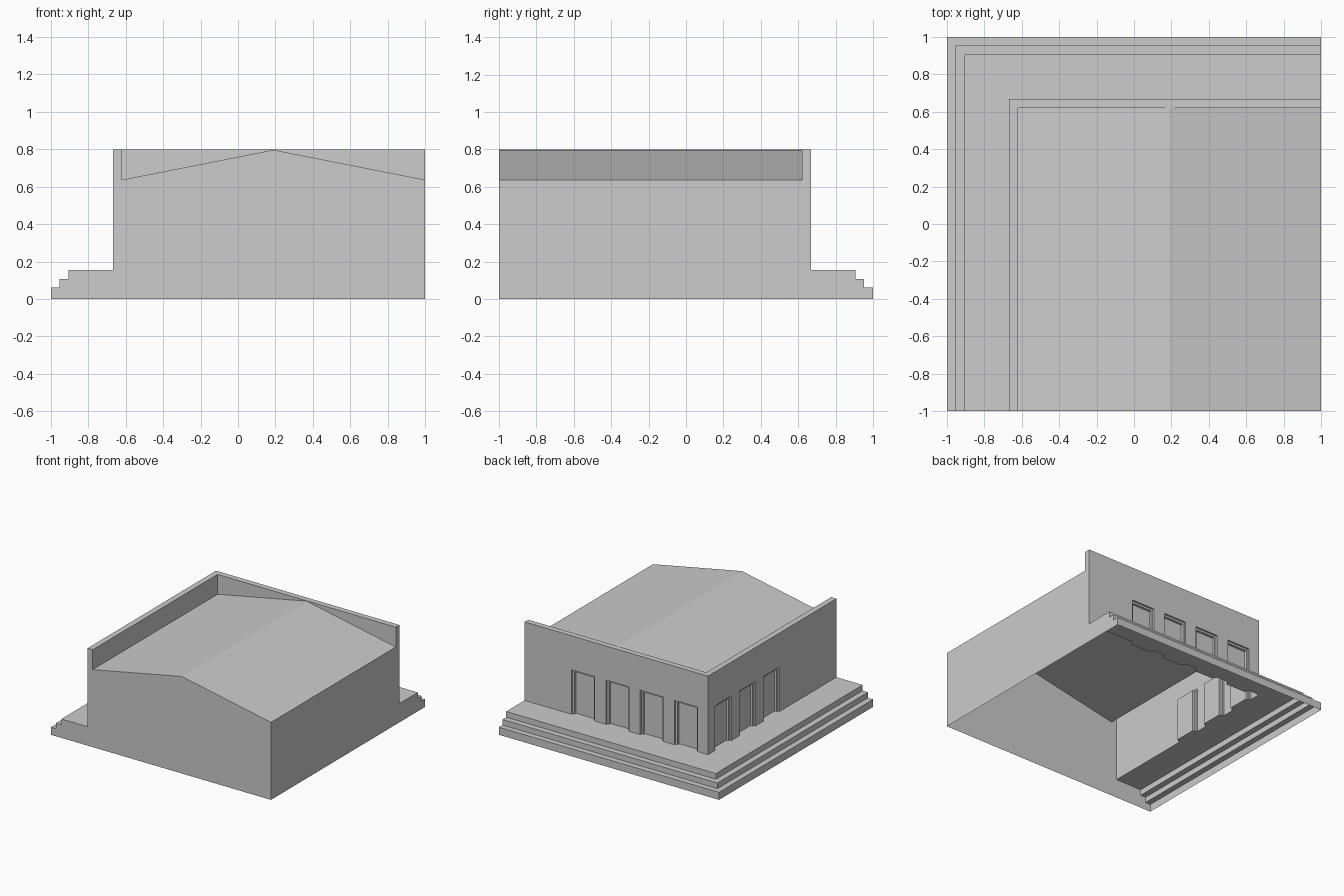
import bpy
import bmesh
from mathutils import Vector

cube = bpy.data.objects.get("Cube")
if cube:
    bpy.data.objects.remove(cube, do_unlink=True)

# Single plaster colour
plaster = bpy.data.materials.new("light_grey_plaster")
plaster.use_nodes = True
GREY = (0.604, 0.604, 0.604, 1)
plaster.diffuse_color = GREY
plaster.node_tree.nodes["Principled BSDF"].inputs["Base Color"].default_value = GREY

# Main dimensions
FLOOR, EAVE, RIDGE, TOP = 0.155, 0.637, 0.797, 0.8
WALL, INNER = 0.667, 0.62
RIDGE_X = (1 - INNER) / 2
STEPS = [(1, 0), (1, 0.062), (0.953, 0.062), (0.953, 0.108),
         (0.905, 0.108), (0.905, FLOOR), (WALL, FLOOR)]
DOORS = [-0.468, -0.156, 0.156, 0.468]
DOOR_HALF, DOOR_TOP = 0.105, 0.52
# Door recess as (inset, depth) stages
RECESS = [(0, 0), (0, 0.015), (0.016, 0.015), (0.016, 0.035)]


def build(name, faces):
    """Make a flat-shaded object from lists of corner points."""
    bm = bmesh.new()
    for pts in faces:
        bm.faces.new([bm.verts.new(Vector(p)) for p in pts])
    bmesh.ops.remove_doubles(bm, verts=bm.verts, dist=0.0001)
    mesh = bpy.data.meshes.new(name)
    bm.to_mesh(mesh)
    bm.free()
    mesh.materials.append(plaster)
    obj = bpy.data.objects.new(name, mesh)
    bpy.context.collection.objects.link(obj)
    return obj


def to_side(faces):
    """Reflect faces of the back run onto the side run."""
    return [[(-y, -x, z) for x, y, z in reversed(f)] for f in faces]


def sweep(profile):
    """Run an (offset, height) profile along the back, mitred at the corner."""
    return [[(1, a, za), (-a, a, za), (-b, b, zb), (1, b, zb)]
            for (a, za), (b, zb) in zip(profile, profile[1:])]


def panel(a, b, low, high):
    """Flat piece of the back wall."""
    return [(b, WALL, low), (a, WALL, low), (a, WALL, high), (b, WALL, high)]


def outline(centre, inset, depth):
    """Doorway outline, open at the floor."""
    half, head, y = DOOR_HALF - inset, DOOR_TOP - inset, WALL - depth
    return [(centre + half, y, FLOOR), (centre + half, y, head),
            (centre - half, y, head), (centre - half, y, FLOOR)]


def wall_faces(centres):
    faces, start = [], -WALL
    for c in centres:
        faces.append(panel(start, c - DOOR_HALF, FLOOR, TOP))
        faces.append(panel(c - DOOR_HALF, c + DOOR_HALF, DOOR_TOP, TOP))
        start = c + DOOR_HALF
    faces.append(panel(start, 1, FLOOR, TOP))
    return faces


def door_faces(centres):
    faces = []
    for c in centres:
        rings = [outline(c, i, d) for i, d in RECESS]
        # Stepped jambs and head
        for r, s in zip(rings, rings[1:]):
            faces += [[r[k], s[k], s[k + 1], r[k + 1]] for k in range(3)]
        # Door leaf, then the sill at floor level
        faces.append(rings[-1][::-1])
        for near, far in ((0, 1), (2, 3)):
            r, s = rings[near], rings[far]
            faces.append([r[3], s[3], s[0], r[0]])
    return faces


# Stepped base on the back and side
steps = sweep(STEPS)
build("stepped_base", steps + to_side(steps))

# Walls and recessed doors
build("back_wall", wall_faces(DOORS))
build("side_wall", to_side(wall_faces(DOORS[:3])))
build("back_doors", door_faces(DOORS))
build("side_doors", to_side(door_faces(DOORS[:3])))

# Parapet cap and inner faces
cap = sweep([(WALL, TOP), (INNER, TOP)])
inner_back = [(-INNER, INNER, EAVE), (RIDGE_X, INNER, RIDGE), (1, INNER, EAVE),
              (1, INNER, TOP), (-INNER, INNER, TOP)]
inner_side = [(-INNER, -1, EAVE), (-INNER, INNER, EAVE),
              (-INNER, INNER, TOP), (-INNER, -1, TOP)]
build("parapet", cap + to_side(cap) + [inner_back, inner_side])

# Low gable roof
build("roof", [[(a, -1, za), (b, -1, zb), (b, INNER, zb), (a, INNER, za)]
               for (a, za), (b, zb) in (((-INNER, EAVE), (RIDGE_X, RIDGE)),
                                        ((RIDGE_X, RIDGE), (1, EAVE)))])

# Plain cut faces closing the front and the left side
section = STEPS + [(WALL, TOP), (INNER, TOP), (INNER, EAVE)]
front = section + [(-RIDGE_X, RIDGE), (-1, EAVE), (-1, 0)]
left = section + [(-1, EAVE), (-1, 0)]
build("front_gable_wall", [[(-o, -1, z) for o, z in reversed(front)]])
build("left_wall", [[(1, o, z) for o, z in left]])
